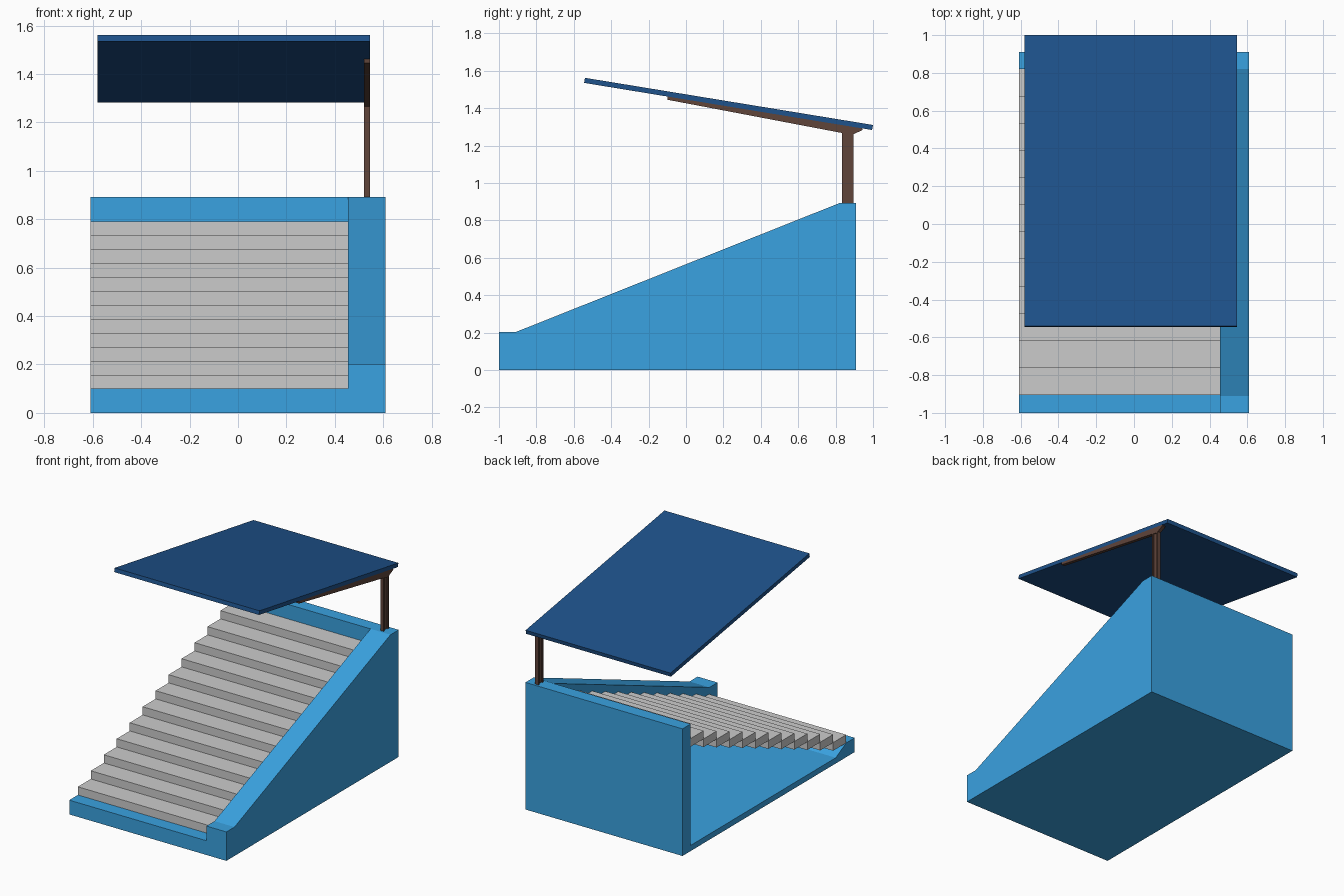
import bpy, bmesh
from mathutils import Vector

if "Cube" in bpy.data.objects:
    bpy.data.objects.remove(bpy.data.objects["Cube"])


def material(name, rgb):
    m = bpy.data.materials.new(name)
    m.diffuse_color = (*rgb, 1)
    m.use_nodes = True
    m.node_tree.nodes["Principled BSDF"].inputs["Base Color"].default_value = m.diffuse_color
    return m


BLUE = material("light_blue", (0.042, 0.36, 0.75))
NAVY = material("navy", (0.013, 0.085, 0.26))
BROWN = material("brown", (0.115, 0.058, 0.042))


def prism(name, profile, lo, hi, mat=None, axis="x"):
    """Extrude a profile: (y, z) points along x, or (x, y) points along z."""
    bm = bmesh.new()
    if axis == "x":
        pts, move = [(lo, a, b) for a, b in profile], Vector((hi - lo, 0, 0))
    else:
        pts, move = [(a, b, lo) for a, b in profile], Vector((0, 0, hi - lo))
    face = bm.faces.new([bm.verts.new(p) for p in pts])
    ext = bmesh.ops.extrude_face_region(bm, geom=[face], use_keep_orig=True)
    bmesh.ops.translate(bm, vec=move, verts=[
        v for v in ext["geom"] if isinstance(v, bmesh.types.BMVert)])
    bmesh.ops.recalc_face_normals(bm, faces=bm.faces)
    mesh = bpy.data.meshes.new(name)
    bm.to_mesh(mesh)
    bm.free()
    ob = bpy.data.objects.new(name, mesh)
    bpy.context.collection.objects.link(ob)
    if mat:
        mesh.materials.append(mat)
    return ob


LEFT, INNER, RIGHT = -0.61, 0.455, 0.61

# Sloped side wall
prism("side_wall", [(-1, 0), (0.91, 0), (0.91, 0.892), (0.82, 0.892),
                    (-0.91, 0.203), (-1, 0.203)], INNER, RIGHT, BLUE)

# Back wall
prism("back_wall", [(0.82, 0), (0.91, 0), (0.91, 0.892), (0.82, 0.892)],
      LEFT, INNER, BLUE)

# Floor slab with front curb
prism("floor_and_curb", [(-1, 0), (0.82, 0), (0.82, 0.04), (-0.79, 0.04),
                         (-0.905, 0.1), (-1, 0.1)], LEFT, INNER, BLUE)

# Twelve seating steps, open underneath
COUNT, RUN, RISE = 12, 1.725 / 12, 0.0575
steps = prism("steps", [(-0.905, 0.1), (-0.905 + RUN, 0.1),
                        (-0.905 + RUN, 0.1 + RISE), (-0.905, 0.1 + RISE)],
              LEFT, INNER)
arr = steps.modifiers.new("repeat", "ARRAY")
arr.count = COUNT
arr.use_relative_offset = False
arr.use_constant_offset = True
arr.constant_offset_displace = (0, RUN, RISE)

# I-section post
x0, x1, y0, y1, t = 0.52, 0.545, 0.835, 0.895, 0.012
w0, w1 = 0.528, 0.537
prism("roof_post", [(x0, y0), (x1, y0), (x1, y0 + t), (w1, y0 + t),
                    (w1, y1 - t), (x1, y1 - t), (x1, y1), (x0, y1),
                    (x0, y1 - t), (w0, y1 - t), (w0, y0 + t), (x0, y0 + t)],
      0.892, 1.27, BROWN, axis="z")

# Tapered cantilever arm
prism("roof_arm", [(-0.1, 1.463), (-0.1, 1.445), (0.83, 1.268),
                   (0.885, 1.255), (0.945, 1.284), (0.94, 1.293)],
      x0, x1, BROWN)

# Tilted roof panel
prism("roof_panel", [(-0.545, 1.535), (0.995, 1.283), (1.0, 1.31),
                     (-0.54, 1.562)], -0.58, 0.545, NAVY)
